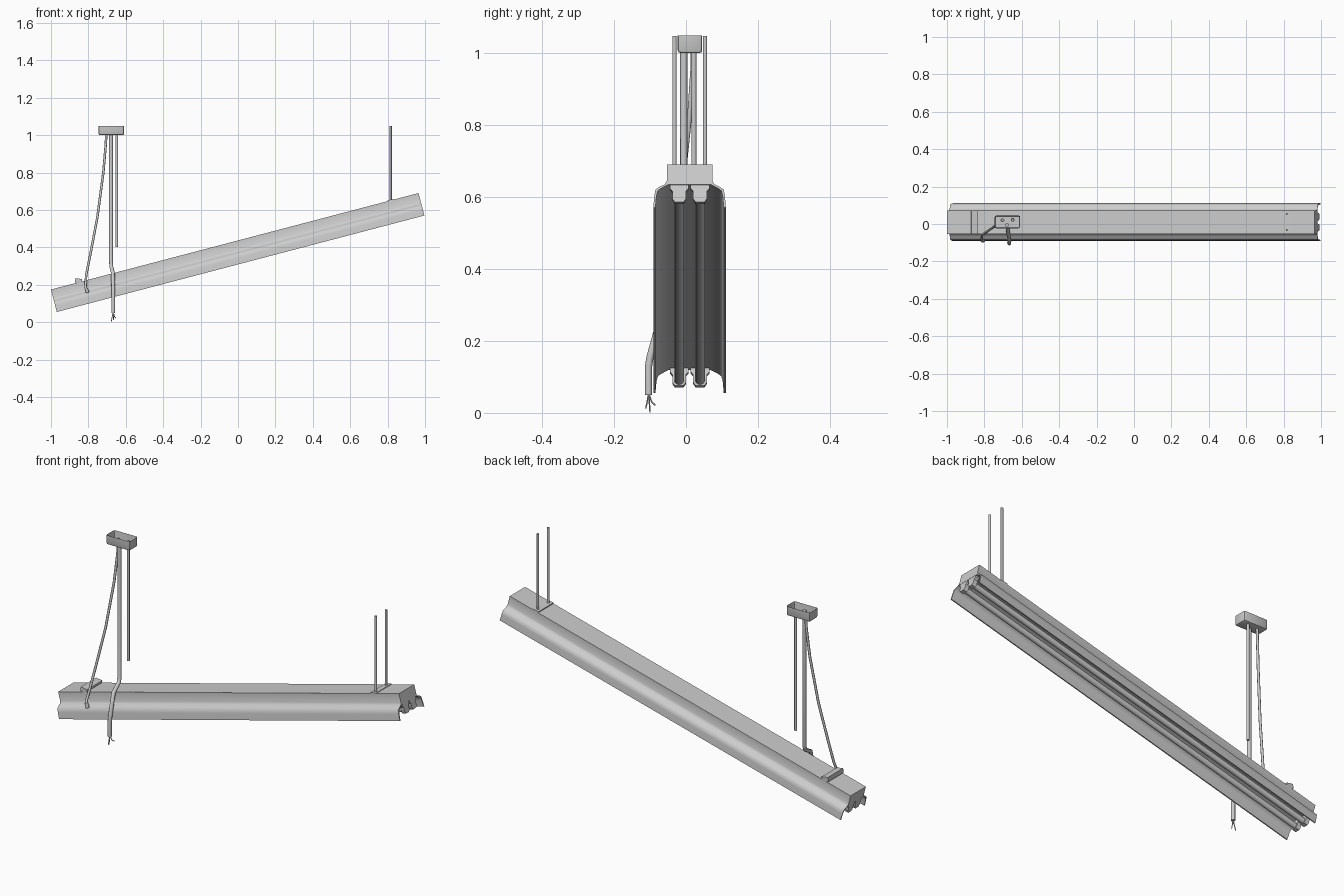
import bpy, bmesh, math
from mathutils import Matrix, Vector

if "Cube" in bpy.data.objects:
    bpy.data.objects.remove(bpy.data.objects["Cube"])

grey = bpy.data.materials.new("painted grey metal")
grey.use_nodes = True
colour = (0.6, 0.6, 0.6, 1)
grey.diffuse_color = colour
grey.node_tree.nodes["Principled BSDF"].inputs["Base Color"].default_value = colour

# The fallen lamp has its own tilted frame: x along it, z = 0 on its top face
TILT = Matrix.Translation((-0.0175, 0.01, 0.4325)) @ Matrix.Rotation(-math.radians(14.7), 4, 'Y')
HALF = 1.016


def finish(name, bm, matrix=Matrix(), angle=40):
    bmesh.ops.recalc_face_normals(bm, faces=bm.faces)
    mesh = bpy.data.meshes.new(name)
    bm.to_mesh(mesh)
    bm.free()
    mesh.materials.append(grey)
    ob = bpy.data.objects.new(name, mesh)
    bpy.context.collection.objects.link(ob)
    ob.matrix_world = matrix
    bpy.ops.object.select_all(action='DESELECT')
    ob.select_set(True)
    bpy.context.view_layer.objects.active = ob
    bpy.ops.object.shade_smooth_by_angle(angle=math.radians(angle))
    return ob


def extrude(name, outline, x0, x1, matrix, angle=40):
    """Sweep a closed y-z outline along x."""
    bm = bmesh.new()
    face = bm.faces.new([bm.verts.new((x0, y, z)) for y, z in outline])
    new = bmesh.ops.extrude_face_region(bm, geom=[face])["geom"]
    bmesh.ops.translate(bm, vec=(x1 - x0, 0, 0),
                        verts=[v for v in new if isinstance(v, bmesh.types.BMVert)])
    return finish(name, bm, matrix, angle)


def box(name, centre, size, matrix=Matrix()):
    bm = bmesh.new()
    bmesh.ops.create_cube(bm, size=1)
    bmesh.ops.scale(bm, vec=size, verts=bm.verts)
    bmesh.ops.translate(bm, vec=centre, verts=bm.verts)
    return finish(name, bm, matrix)


def pipe(name, points, radius, sides=10, matrix=Matrix()):
    """Tube with capped ends along a path."""
    pts = [Vector(p) for p in points]
    bm = bmesh.new()
    rings = []
    for i, p in enumerate(pts):
        way = (pts[min(i + 1, len(pts) - 1)] - pts[max(i - 1, 0)]).normalized()
        side = way.cross(Vector((0, 1, 0))).normalized()
        other = way.cross(side)
        turns = [2 * math.pi * k / sides for k in range(sides)]
        rings.append([bm.verts.new(p + radius * (side * math.cos(a) + other * math.sin(a)))
                      for a in turns])
    for a, b in zip(rings, rings[1:]):
        for k in range(sides):
            j = (k + 1) % sides
            bm.faces.new((a[k], a[j], b[j], b[k]))
    bm.faces.new(rings[0])
    bm.faces.new(rings[-1])
    return finish(name, bm, matrix, 50)


# Housing and flared reflector in one outline
outer = [(0.063, 0), (0.063, -0.046), (0.069, -0.057), (0.084, -0.064),
         (0.095, -0.072), (0.098, -0.09), (0.101, -0.124)]
inner = [(0.095, -0.124), (0.092, -0.09), (0.088, -0.075), (0.08, -0.069), (0.06, -0.058)]
half = outer + inner
extrude("lamp_housing", half + [(-y, z) for y, z in reversed(half)], -HALF, HALF, TILT, 50)

# Two tubes with a holder at each end
for label, y in (("front", -0.029), ("back", 0.029)):
    pipe(label + "_tube", [(-HALF + 0.01, y, -0.091), (HALF - 0.01, y, -0.091)], 0.014, 14, TILT)
    shape = [(0.026, -0.055), (0.026, -0.068), (0.019, -0.076), (0.019, -0.098), (0.012, -0.108)]
    shape = shape + [(-a, b) for a, b in reversed(shape)]
    for end, sign in (("left", 1), ("right", -1)):
        extrude(label + "_tube_holder_" + end, [(y + a, b) for a, b in shape],
                sign * (HALF - 0.022), sign * (HALF - 0.001), TILT)

# Straps across the top
box("right_strap", (0, 0, 0), (0.036, 0.126, 0.022),
    Matrix.Translation((-0.853, 0.01, 0.222)) @ Matrix.Rotation(math.radians(8), 4, 'Y'))
box("left_strap", (0, 0, 0), (0.034, 0.126, 0.014),
    Matrix.Translation((0.818, 0.01, 0.649)) @ Matrix.Rotation(math.radians(-10), 4, 'Y'))

# Hanging rods
for label, y in (("front", -0.032), ("back", 0.053)):
    pipe(label + "_hanging_rod", [(0.817, y, 0.645), (0.817, y, 1.048)], 0.006)
pipe("loose_rod", [(-0.648, 0.022, 0.403), (-0.648, 0.022, 1.025)], 0.007)

# Open ceiling tray, narrower at the bottom
bm = bmesh.new()
bmesh.ops.create_cube(bm, size=1)
bmesh.ops.scale(bm, vec=(0.136, 0.068, 0.049), verts=bm.verts)
bmesh.ops.translate(bm, vec=(-0.677, 0.011, 1.0245), verts=bm.verts)
low = [e for e in bm.edges if all(v.co.z < 1.01 for v in e.verts)]
upright = [e for e in bm.edges if abs(e.verts[0].co.z - e.verts[1].co.z) > 0.04]
bmesh.ops.bevel(bm, geom=low + upright, offset=0.008, segments=2, profile=0.5, affect='EDGES')
top = max(bm.faces, key=lambda f: f.calc_center_median().z)
bmesh.ops.inset_region(bm, faces=[top], thickness=0.004)
bmesh.ops.translate(bm, vec=(0, 0, -0.042), verts=top.verts)
finish("ceiling_tray", bm)

# Thick conduit draped over the front edge, with bare wires
pipe("conduit", [(-0.679, -0.006, 1.025), (-0.679, -0.006, 0.32), (-0.677, -0.015, 0.295),
                 (-0.669, -0.07, 0.265), (-0.667, -0.1, 0.155), (-0.667, -0.104, 0.13),
                 (-0.667, -0.104, 0.05)], 0.01, 12)
for i, (dx, dy) in enumerate(((-0.011, 0.004), (0.002, -0.008), (0.014, 0.018))):
    pipe(f"conduit_wire_{i + 1}", [(-0.667, -0.104, 0.055), (-0.667 + dx / 2, -0.104 + dy / 2, 0.03),
                                   (-0.667 + dx, -0.104 + dy, 0.002 + 0.01 * i)], 0.0022, 6)

# Thin cord from the tray to the lamp
pipe("cord", [(-0.703, 0.02, 1.025), (-0.707, 0.018, 0.95), (-0.72, 0.008, 0.8),
              (-0.752, -0.017, 0.56), (-0.79, -0.043, 0.36), (-0.812, -0.058, 0.25),
              (-0.815, -0.085, 0.19), (-0.809, -0.092, 0.17)], 0.0065)
pipe("cord_end", [(-0.812, -0.09, 0.182), (-0.804, -0.09, 0.158)], 0.009, 8)

# Locknuts inside the tray
for i, (x, y) in enumerate(((-0.703, 0.02), (-0.679, -0.006), (-0.648, 0.022))):
    pipe(f"locknut_{i + 1}", [(x, y, 1.005), (x, y, 1.016)], 0.011, 6)
